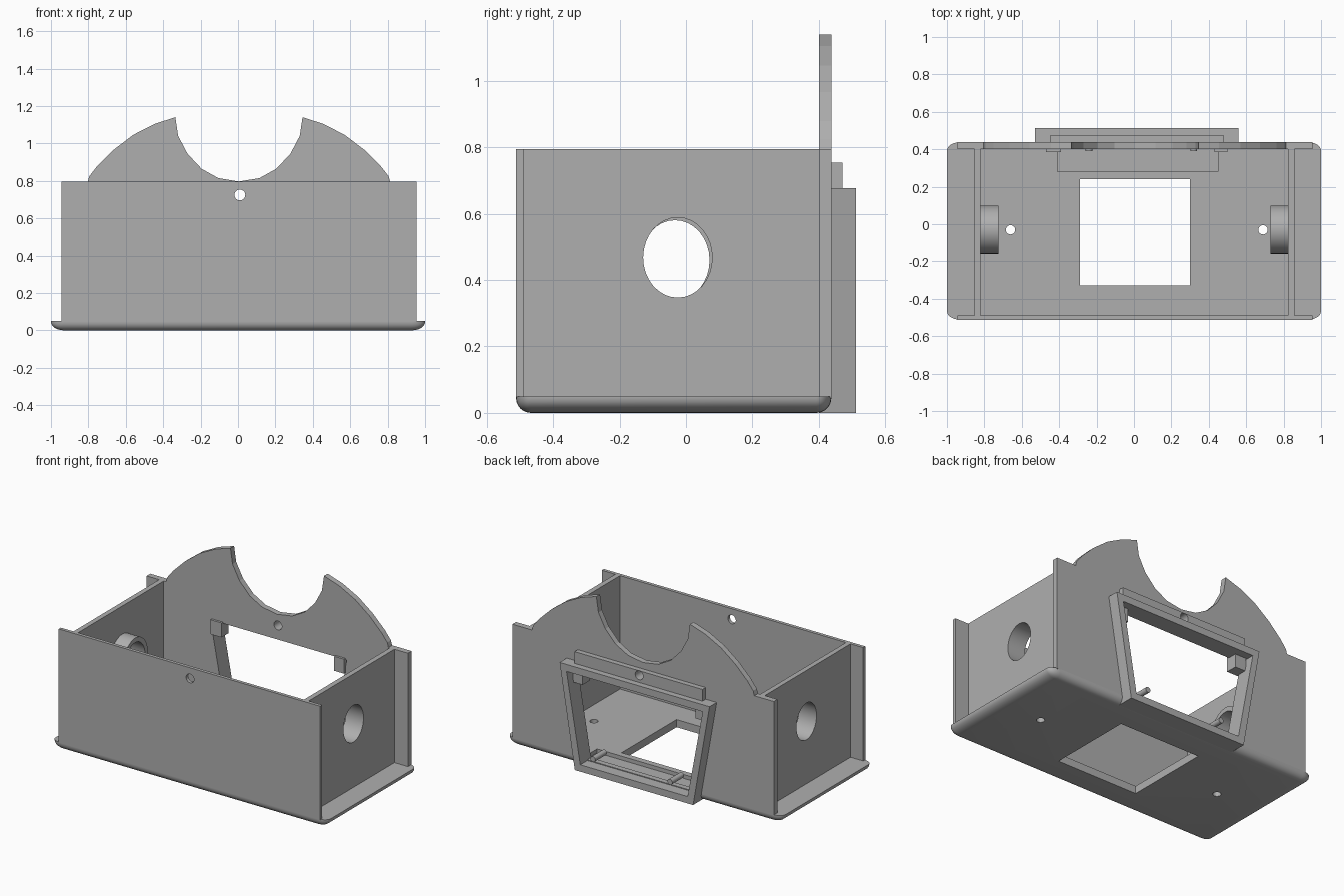
import bpy, bmesh, math
from mathutils import Matrix

if "Cube" in bpy.data.objects:
    bpy.data.objects.remove(bpy.data.objects["Cube"])

grey = bpy.data.materials.new("plain grey")
grey.use_nodes = True
grey.diffuse_color = (0.43, 0.43, 0.43, 1)
grey.node_tree.nodes["Principled BSDF"].inputs["Base Color"].default_value = (0.43, 0.43, 0.43, 1)


def finish(name, bm):
    bmesh.ops.recalc_face_normals(bm, faces=bm.faces)
    mesh = bpy.data.meshes.new(name)
    bm.to_mesh(mesh)
    bm.free()
    mesh.materials.append(grey)
    obj = bpy.data.objects.new(name, mesh)
    bpy.context.collection.objects.link(obj)
    return obj


def prism(name, points, y0, y1):
    """Extrude an outline in the x-z plane from y0 to y1."""
    bm = bmesh.new()
    face = bm.faces.new([bm.verts.new((x, y0, z)) for x, z in points])
    grown = bmesh.ops.extrude_face_region(bm, geom=[face])["geom"]
    bmesh.ops.translate(bm, vec=(0, y1 - y0, 0),
                        verts=[v for v in grown if isinstance(v, bmesh.types.BMVert)])
    return finish(name, bm)


def box(name, x0, x1, y0, y1, z0, z1):
    return prism(name, [(x0, z0), (x1, z0), (x1, z1), (x0, z1)], y0, y1)


def rod(name, centre, length, ra, rb, axis, sides=32):
    bm = bmesh.new()
    bmesh.ops.create_cone(bm, cap_ends=True, segments=sides, radius1=1, radius2=1, depth=length)
    turn = {"X": Matrix.Rotation(math.pi / 2, 4, "Y"),
            "Y": Matrix.Rotation(math.pi / 2, 4, "X"), "Z": Matrix()}[axis]
    # ra is the height radius for an x rod, rb the depth radius
    bmesh.ops.transform(bm, verts=bm.verts,
                        matrix=Matrix.Translation(centre) @ turn @ Matrix.Diagonal((ra, rb, 1, 1)))
    return finish(name, bm)


def cut(obj, *cutters):
    for cutter in cutters:
        mod = obj.modifiers.new("cut", "BOOLEAN")
        mod.operation, mod.solver, mod.object = "DIFFERENCE", "EXACT", cutter
    graph = bpy.context.evaluated_depsgraph_get()
    mesh = bpy.data.meshes.new_from_object(obj.evaluated_get(graph))
    obj.modifiers.clear()
    obj.data = mesh


def smooth(obj):
    bpy.ops.object.select_all(action="DESELECT")
    obj.select_set(True)
    bpy.context.view_layer.objects.active = obj
    bpy.ops.object.shade_smooth_by_angle(angle=math.radians(35))


# Base plate with rounded underside and corners
bm = bmesh.new()
bmesh.ops.create_cube(bm, size=1)
bmesh.ops.transform(bm, verts=bm.verts, matrix=Matrix.Translation((0, -0.037, 0.025))
                    @ Matrix.Diagonal((1.25, 0.95, 0.05, 1)))
rim = [e for e in bm.edges if min(v.co.z for v in e.verts) < 0.01]
bmesh.ops.bevel(bm, geom=rim, offset=0.045, segments=6, profile=0.5, affect="EDGES")
bmesh.ops.scale(bm, vec=(1.6, 1, 1), verts=bm.verts)
base = finish("base_plate", bm)

window = box("window_cutter", -0.29, 0.30, -0.33, 0.24, -0.1, 0.2)
recess = box("recess_cutter", -0.41, 0.45, 0.28, 0.402, 0.025, 0.2)
drains = [rod("drain_cutter", (x, -0.03, 0), 0.4, 0.025, 0.025, "Z", 20) for x in (-0.66, 0.69)]
cut(base, window, recess, *drains)

# Front, back and side walls
front = box("front_wall", -0.945, 0.955, -0.512, -0.49, 0.048, 0.795)
back = box("back_wall", -0.945, 0.955, 0.40, 0.438, 0.045, 0.795)
screw = rod("screw_cutter", (0.01, 0, 0.725), 2, 0.029, 0.029, "Y", 20)
bores, sides = [], []
for label, outer, inner, tip in (("right", -0.853, -0.82, -0.725), ("left", 0.857, 0.823, 0.73)):
    wall = box(label + "_wall", min(outer, inner), max(outer, inner), -0.492, 0.402, 0.045, 0.795)
    shift = 0.008 if label == "left" else 0
    bore = rod("bore_cutter", ((inner + tip) / 2, -0.033 + shift, 0.46 + shift), 0.4,
               0.121, 0.104, "X")
    collar = rod(label + "_collar", ((inner + tip) / 2, -0.03, 0.464), abs(inner - tip),
                 0.147, 0.13, "X")
    cut(wall, bore)
    cut(collar, bore)
    bores.append(bore)
    sides += [wall, collar]

# Arched plate with a scooped middle standing on the back wall
half = [(0.81, 0.79), (0.80, 0.825), (0.757, 0.88), (0.67, 0.966), (0.565, 1.046), (0.45, 1.105),
        (0.34, 1.14), (0.325, 1.04), (0.275, 0.945), (0.20, 0.865), (0.11, 0.815)]
arch_line = [(0.005 + x, z) for x, z in half] + [(0.005, 0.797)]
arch_line += [(0.005 - x, z) for x, z in reversed(half)]
arch = prism("arched_plate", arch_line, 0.40, 0.438)

# Tapered display frame and the bar above it
frame = prism("display_frame", [(-0.41, 0), (0.45, 0), (0.56, 0.678), (-0.53, 0.678)], 0.401, 0.512)
bar = box("top_bar", -0.45, 0.48, 0.401, 0.472, 0.67, 0.755)
opening = prism("opening_cutter", [(-0.37, 0.045), (0.41, 0.045), (0.51, 0.632), (-0.48, 0.632)],
                0.3, 0.6)
cut(back, screw, opening)
cut(frame, opening)
cut(bar, screw)
cut(front, screw)

# Corner clips and locating pins in the frame
for label, x0, x1 in (("right", -0.47, -0.39), ("left", 0.43, 0.50)):
    box(label + "_clip", x0, x1, 0.385, 0.46, 0.545, 0.64)
for label, x in (("right", -0.24), ("left", 0.32)):
    smooth(rod(label + "_pin", (x, 0.45, 0.105), 0.12, 0.018, 0.018, "Y", 16))

for part in [base, front, back, bar, *sides]:
    smooth(part)
for cutter in [window, recess, screw, opening, *drains, *bores]:
    bpy.data.objects.remove(cutter)
